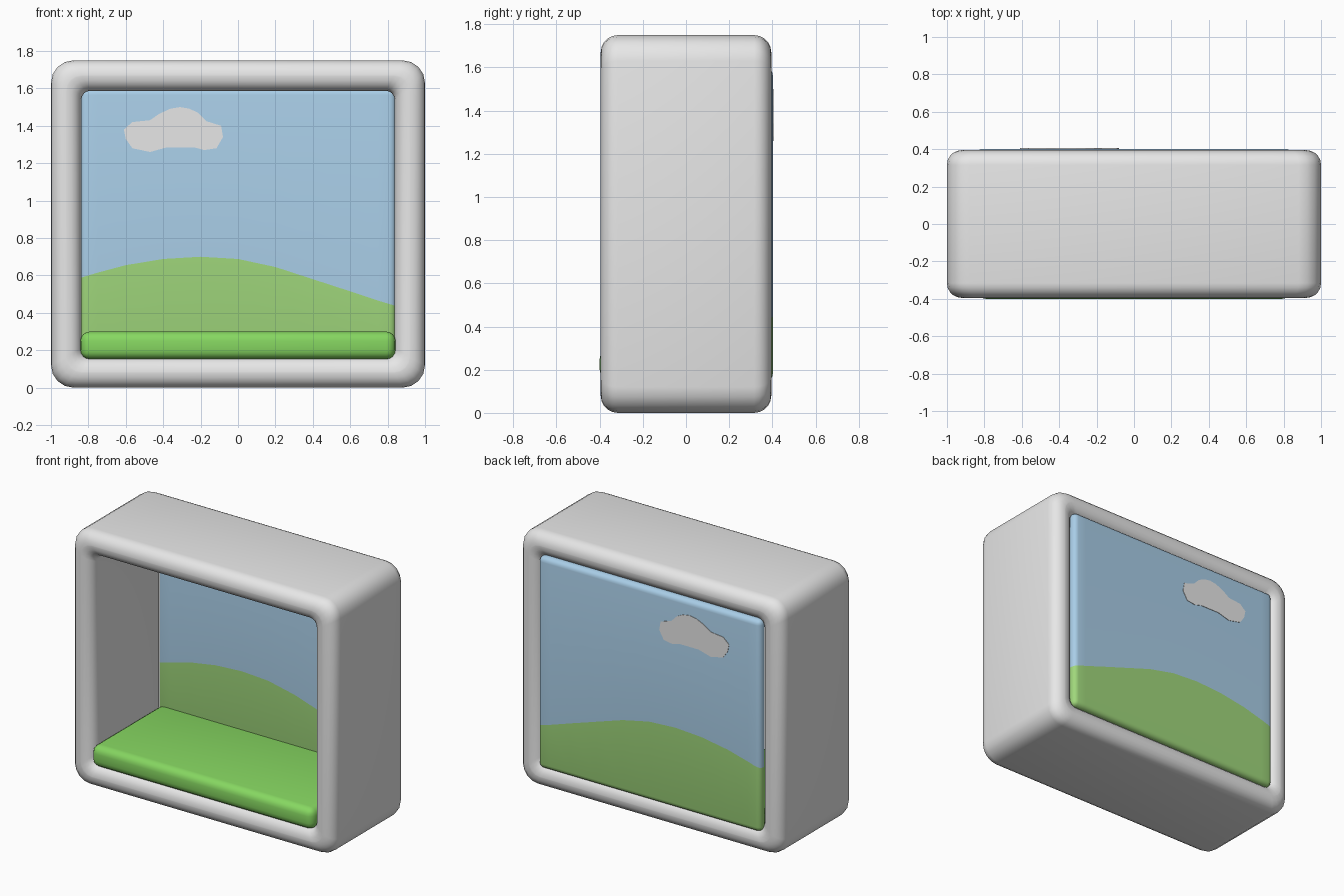
import bpy, bmesh, math
from mathutils import Vector

if "Cube" in bpy.data.objects:
    bpy.data.objects.remove(bpy.data.objects["Cube"])


def material(name, rgb):
    m = bpy.data.materials.new(name)
    m.use_nodes = True
    m.diffuse_color = (*rgb, 1)
    m.node_tree.nodes["Principled BSDF"].inputs["Base Color"].default_value = (*rgb, 1)
    return m


WHITE = material("soft white", (0.8, 0.8, 0.8))
SKY = material("sky blue", (0.40, 0.62, 0.81))
HILL = material("hill green", (0.35, 0.68, 0.20))
GRASS = material("grass green", (0.24, 0.68, 0.12))


def finish(name, bm, mats, smooth=True):
    bmesh.ops.recalc_face_normals(bm, faces=bm.faces[:])
    mesh = bpy.data.meshes.new(name)
    bm.to_mesh(mesh)
    bm.free()
    for m in mats:
        mesh.materials.append(m)
    ob = bpy.data.objects.new(name, mesh)
    bpy.context.collection.objects.link(ob)
    if smooth:
        bpy.ops.object.select_all(action='DESELECT')
        ob.select_set(True)
        bpy.context.view_layer.objects.active = ob
        bpy.ops.object.shade_smooth_by_angle(angle=math.radians(45))
    return ob


def rounded_box(lo, hi, radius, segments=4):
    bm = bmesh.new()
    bmesh.ops.create_cube(bm, size=1)
    for v in bm.verts:
        v.co = Vector([lo[i] if v.co[i] < 0 else hi[i] for i in range(3)])
    bmesh.ops.bevel(bm, geom=bm.edges[:], offset=radius, segments=segments,
                    profile=0.5, affect='EDGES', clamp_overlap=True)
    return bm


def rounded_rect(w, h, r, seg):
    """Outline points of a rectangle with half sizes w, h and corner radius r."""
    pts = []
    for k, (sx, sy) in enumerate([(1, 1), (-1, 1), (-1, -1), (1, -1)]):
        for i in range(seg + 1):
            a = math.pi / 2 * (k + i / seg)
            pts.append((sx * (w - r) + r * math.cos(a), sy * (h - r) + r * math.sin(a)))
    return pts


# Frame: a soft bar section carried around a rounded rectangle
HALF_W, HALF_H, BAR = 1.0, 0.875, 0.163
bm = bmesh.new()
rings = []
for across, y in rounded_rect(BAR / 2, 0.395, 0.079, 5):
    inset = BAR / 2 - across
    corner = 0.12 - 0.45 * inset
    rings.append([bm.verts.new((x, y, z + HALF_H)) for x, z in
                  rounded_rect(HALF_W - inset, HALF_H - inset, corner, 4)])
for a, b in zip(rings, rings[1:] + rings[:1]):
    for i in range(len(a)):
        j = (i + 1) % len(a)
        bm.faces.new((a[i], a[j], b[j], b[i]))
finish("frame", bm, [WHITE])

# Grass floor
finish("grass_floor", rounded_box((-0.842, -0.4, 0.152), (0.842, 0.37, 0.3), 0.05), [GRASS])

# Back panel: hill line cut through the slab, strip by strip
FRONT, BACK = 0.33, 0.402
hill = [(-0.9, 0.57), (-0.75, 0.615), (-0.6, 0.655), (-0.4, 0.688), (-0.2, 0.7), (0, 0.688),
        (0.2, 0.645), (0.4, 0.58), (0.6, 0.515), (0.75, 0.465), (0.9, 0.42)]
bm = rounded_box((-0.845, FRONT, 0.145), (0.845, BACK, 1.6), 0.035)
for x, _ in hill[1:-1]:
    bmesh.ops.bisect_plane(bm, geom=bm.verts[:] + bm.edges[:] + bm.faces[:],
                           plane_co=(x, 0, 0), plane_no=(1, 0, 0), dist=1e-5)
for (x0, z0), (x1, z1) in zip(hill, hill[1:]):
    strip = [f for f in bm.faces if x0 < f.calc_center_median().x < x1]
    geom = set(strip)
    for f in strip:
        geom.update(f.edges)
        geom.update(f.verts)
    bmesh.ops.bisect_plane(bm, geom=list(geom), plane_co=(x0, 0, z0),
                           plane_no=(z0 - z1, 0, x1 - x0), dist=1e-5)


def hill_height(x):
    for (x0, z0), (x1, z1) in zip(hill, hill[1:]):
        if x <= x1:
            return z0 + (z1 - z0) * (x - x0) / (x1 - x0)
    return hill[-1][1]


for f in bm.faces:
    c = f.calc_center_median()
    f.material_index = 1 if c.z < hill_height(c.x) else 0
finish("back_panel", bm, [SKY, HILL])

# Cloud plates on both sides of the panel
cloud = [(-.61, 1.38), (-.565, 1.42), (-.47, 1.43), (-.42, 1.465), (-.36, 1.492), (-.31, 1.5),
         (-.26, 1.492), (-.215, 1.47), (-.17, 1.425), (-.09, 1.4), (-.08, 1.34), (-.115, 1.28),
         (-.18, 1.27), (-.235, 1.285), (-.38, 1.285), (-.47, 1.26), (-.565, 1.28), (-.6, 1.33)]
for name, y in (("front_cloud", FRONT), ("back_cloud", BACK)):
    bm = bmesh.new()
    face = bm.faces.new([bm.verts.new((x, y - 0.003, z)) for x, z in cloud])
    ext = bmesh.ops.extrude_face_region(bm, geom=[face], use_keep_orig=True)
    bmesh.ops.translate(bm, vec=(0, 0.006, 0),
                        verts=[g for g in ext["geom"] if isinstance(g, bmesh.types.BMVert)])
    finish(name, bm, [WHITE], smooth=False)
